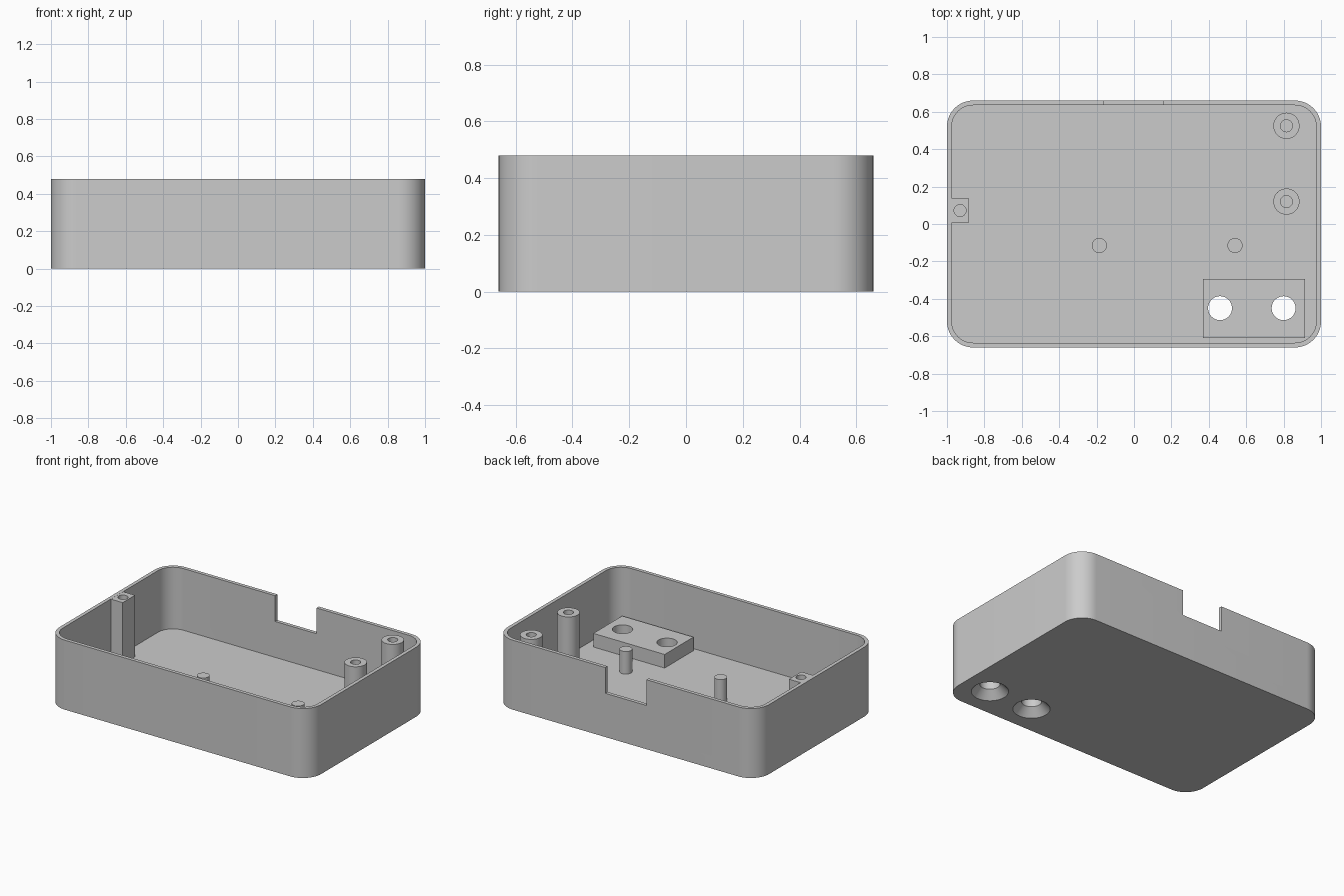
import bpy
import bmesh
from math import cos, sin, pi

cube = bpy.data.objects.get("Cube")
if cube:
    bpy.data.objects.remove(cube, do_unlink=True)

HEIGHT, FLOOR, WALL = 0.48, 0.054, 0.025
HALF_X, HALF_Y, CORNER = 1.0, 0.66, 0.14

grey = bpy.data.materials.new("plain grey")
grey.use_nodes = True
grey.diffuse_color = (0.6, 0.6, 0.6, 1)
grey.node_tree.nodes["Principled BSDF"].inputs["Base Color"].default_value = (0.6, 0.6, 0.6, 1)


def circle(x, y, r, n=48):
    return [(x + r * cos(2 * pi * i / n), y + r * sin(2 * pi * i / n)) for i in range(n)]


def rectangle(x0, x1, y0, y1):
    return [(x0, y0), (x1, y0), (x1, y1), (x0, y1)]


def rounded(hx, hy, r, steps=16):
    points = []
    for k, (sx, sy) in enumerate([(1, 1), (-1, 1), (-1, -1), (1, -1)]):
        for i in range(steps + 1):
            a = (k + i / steps) * pi / 2
            points.append((sx * (hx - r) + r * cos(a), sy * (hy - r) + r * sin(a)))
    return points


def loft(name, low, high, z0, z1):
    """Solid between two outlines with equal point counts."""
    bm = bmesh.new()
    a = [bm.verts.new((x, y, z0)) for x, y in low]
    b = [bm.verts.new((x, y, z1)) for x, y in high]
    bm.faces.new(a[::-1])
    bm.faces.new(b)
    for i in range(len(a)):
        j = (i + 1) % len(a)
        bm.faces.new((a[i], a[j], b[j], b[i]))
    mesh = bpy.data.meshes.new(name)
    bm.to_mesh(mesh)
    bm.free()
    mesh.materials.append(grey)
    obj = bpy.data.objects.new(name, mesh)
    bpy.context.collection.objects.link(obj)
    return obj


def prism(name, outline, z0, z1):
    return loft(name, outline, outline, z0, z1)


def select_only(obj):
    bpy.ops.object.select_all(action='DESELECT')
    obj.select_set(True)
    bpy.context.view_layer.objects.active = obj


def cut(obj, cutter):
    cutter.hide_render = True
    mod = obj.modifiers.new("cut", 'BOOLEAN')
    mod.operation, mod.solver, mod.object = 'DIFFERENCE', 'EXACT', cutter
    select_only(obj)
    bpy.ops.object.modifier_apply(modifier=mod.name)
    bpy.data.objects.remove(cutter, do_unlink=True)


# Open tray with rounded corners
tray = prism("tray", rounded(HALF_X, HALF_Y, CORNER), 0, HEIGHT)
cut(tray, prism("cavity", rounded(HALF_X - WALL, HALF_Y - WALL, CORNER - WALL), FLOOR, 1))

# Cable notch in the back wall
cut(tray, prism("notch", rectangle(-0.16, 0.155, 0.55, 0.8), 0.302, 1))

# Raised pad with two countersunk through holes
pad = prism("raised_pad", rectangle(0.37, 0.915, -0.61, -0.295), FLOOR, 0.148)
for x in (0.46, 0.80):
    hole = circle(x, -0.45, 0.064)
    cut(tray, prism("hole", hole, -0.1, 0.1))
    cut(pad, prism("hole", hole, 0, 0.3))
    # The countersink cone runs slightly past the underside
    cut(tray, loft("countersink", circle(x, -0.45, 0.127), hole, -0.01, 0.053))

parts = [tray, pad]

# Hollow screw posts
for name, y in (("front_screw_post", 0.12), ("back_screw_post", 0.525)):
    post = prism(name, circle(0.815, y, 0.07), FLOOR, HEIGHT - 0.001)
    cut(post, prism("bore", circle(0.815, y, 0.032), FLOOR + 0.002, 1))
    parts.append(post)

# Square screw block against the side wall
block = prism("screw_block", rectangle(-0.98, -0.885, 0.005, 0.14), FLOOR, HEIGHT - 0.001)
cut(block, prism("bore", circle(-0.93, 0.072, 0.032), FLOOR + 0.002, 1))
parts.append(block)

# Locating pins
for name, x in (("right_pin", -0.185), ("left_pin", 0.54)):
    parts.append(prism(name, circle(x, -0.115, 0.04), FLOOR, 0.21))

for part in parts:
    select_only(part)
    bpy.ops.object.shade_smooth_by_angle(angle=pi / 6)
